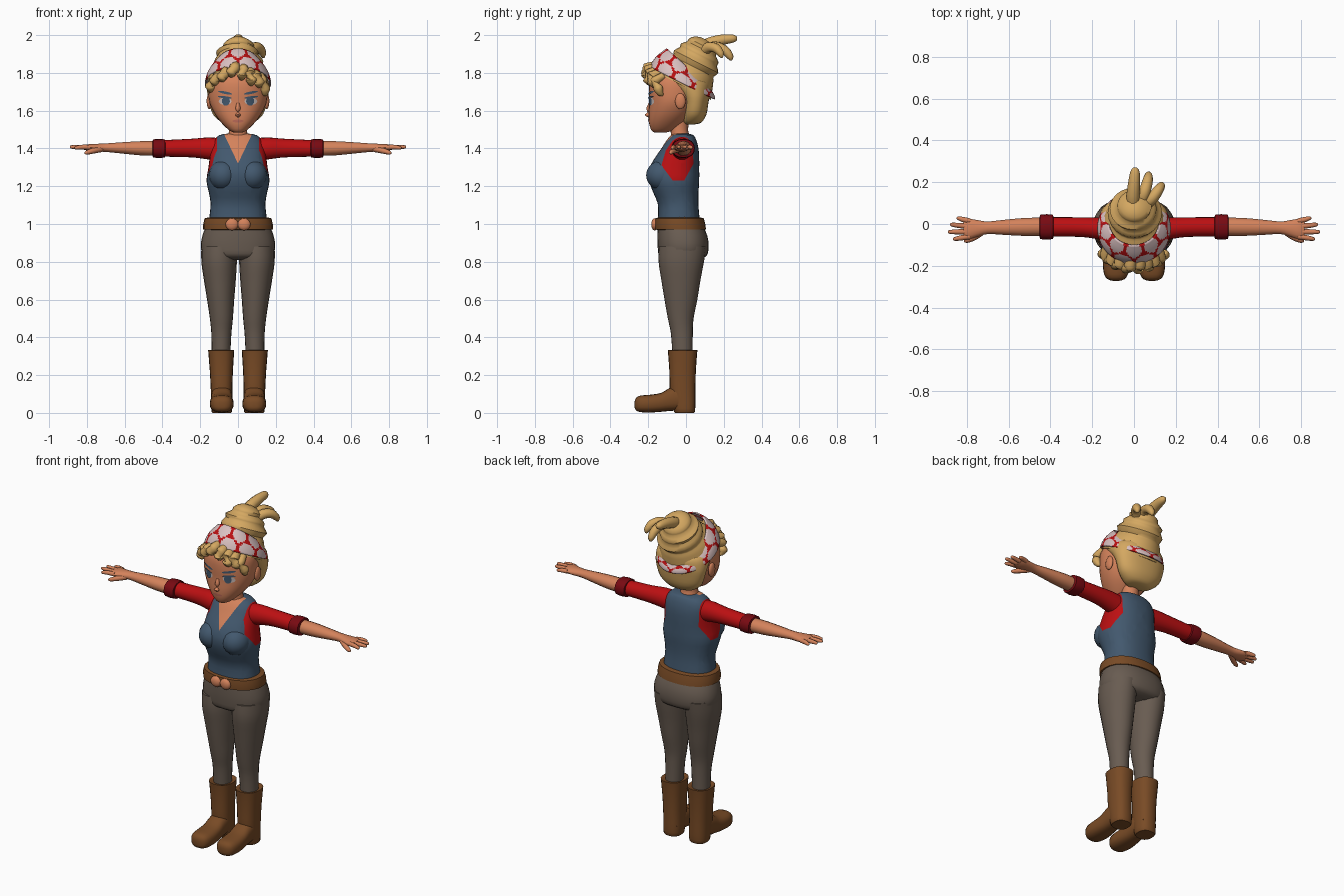
import bpy, bmesh, math
from mathutils import Vector, Matrix
from mathutils.bvhtree import BVHTree

COLOURS = {"skin": (.66, .225, .105), "denim": (.055, .098, .155), "trousers": (.14, .107, .083),
           "leather": (.19, .07, .019), "red": (.5, .005, .006), "dark_red": (.19, .003, .006),
           "blonde": (.66, .39, .12), "pale_pink": (.70, .53, .53), "lip": (.52, .15, .10),
           "eye_white": (.6, .5, .47)}
MATS = {}
for key, c in COLOURS.items():
    MATS[key] = bpy.data.materials.new(key)
    MATS[key].diffuse_color = (*c, 1)


def finish(name, bm, *mats, angle=50):
    bmesh.ops.recalc_face_normals(bm, faces=bm.faces)
    me = bpy.data.meshes.new(name)
    bm.to_mesh(me)
    bm.free()
    ob = bpy.data.objects.new(name, me)
    bpy.context.collection.objects.link(ob)
    for m in mats:
        me.materials.append(MATS[m])
    bpy.ops.object.select_all(action='DESELECT')
    ob.select_set(True)
    bpy.context.view_layer.objects.active = ob
    bpy.ops.object.shade_smooth_by_angle(angle=math.radians(angle))
    return ob


def bridge(rings, sub=3, caps=True):
    """Skin a list of vertex rings, smoothly resampled between them."""
    out = []
    for i in range(len(rings) - 1):
        a, b = rings[max(i - 1, 0)], rings[i]
        c, d = rings[i + 1], rings[min(i + 2, len(rings) - 1)]
        for k in range(sub):
            t = k / sub
            out.append([q + .5 * t * ((r - p) + t * (2 * p - 5 * q + 4 * r - s + t * (3 * (q - r) + s - p)))
                        for p, q, r, s in zip(a, b, c, d)])
    out.append(rings[-1])
    bm = bmesh.new()
    vs = [[bm.verts.new(p) for p in ring] for ring in out]
    n = len(vs[0])
    for a, b in zip(vs, vs[1:]):
        for j in range(n):
            bm.faces.new((a[j], a[(j + 1) % n], b[(j + 1) % n], b[j]))
    if caps:
        bm.faces.new(vs[0])
        bm.faces.new(vs[-1])
    return bm


def oval(t, u, v, ru, rv, axis='z', n=20, p=2.0):
    ring = []
    for j in range(n):
        a = 2 * math.pi * j / n
        c, s = math.cos(a), math.sin(a)
        x = u + ru * math.copysign(abs(c) ** (2 / p), c)
        y = v + rv * math.copysign(abs(s) ** (2 / p), s)
        ring.append(Vector({'z': (x, y, t), 'x': (t, x, y), 'y': (x, t, y)}[axis]))
    return ring


def loft(name, rows, mat, axis='z', side=1, sub=3, n=20, p=2.0, matrix=None, angle=50):
    bm = bridge([oval(*r, axis=axis, n=n, p=p) for r in rows], sub)
    if matrix:
        bm.transform(matrix)
    bm.transform(Matrix.Diagonal((side, 1, 1, 1)))
    return finish(name, bm, mat, angle=angle)


def tube(name, pts, mat, side=1, n=10):
    rings = []
    for i, (x, y, z, r) in enumerate(pts):
        d = Vector(pts[min(i + 1, len(pts) - 1)][:3]) - Vector(pts[max(i - 1, 0)][:3])
        q = d.to_track_quat('Z', 'Y')
        rings.append([Vector((x, y, z)) + q @ v for v in oval(0, 0, 0, r, r, n=n)])
    bm = bridge(rings, 3)
    bm.transform(Matrix.Diagonal((side, 1, 1, 1)))
    return finish(name, bm, mat, angle=70)


def ball(name, c, r, mat):
    bm = bmesh.new()
    bmesh.ops.create_uvsphere(bm, u_segments=16, v_segments=10, radius=1)
    bm.transform(Matrix.Translation(c) @ Matrix.Diagonal((*r, 1)))
    return finish(name, bm, mat)


def span(z, hw, y0, y1):
    return (z, 0, (y0 + y1) / 2, hw, (y1 - y0) / 2)


# Torso: waistcoat with a V of skin and red armholes, cut along clean lines
bm = bridge([oval(*span(*r), n=32, p=2.3) for r in (
    (1.0, .155, -.15, .075), (1.05, .15, -.148, .07), (1.11, .145, -.15, .065), (1.17, .155, -.175, .066),
    (1.23, .167, -.195, .07), (1.29, .158, -.195, .07), (1.35, .15, -.165, .07), (1.4, .143, -.13, .066),
    (1.44, .13, -.105, .056), (1.47, .10, -.08, .04), (1.478, .06, -.06, .01))], 2)
hole = [(-.13, 1.31), (-.07, 1.23), (-.01, 1.23), (.04, 1.32), (.03, 1.465), (-.085, 1.465)]
edges = [(a, (-(b[1] - a[1]), b[0] - a[0])) for a, b in zip(hole, hole[1:] + hole[:1])]
cuts = [((0, a[0], a[1]), (0, nn[0], nn[1])) for a, nn in edges]
cuts += [((s * .112, 0, 0), (1, 0, 0)) for s in (1, -1)]
cuts += [((0, 0, 1.32), (s * 2.1, 0, -1)) for s in (1, -1)] + [((0, -.025, 0), (0, 1, 0))]
for co, no in cuts:
    bmesh.ops.bisect_plane(bm, geom=bm.verts[:] + bm.edges[:] + bm.faces[:], plane_co=co, plane_no=no, dist=1e-5)
for f in bm.faces:
    c = f.calc_center_median()
    if c.z - 1.32 > abs(c.x) * 2.1 and c.y < -.025:
        f.material_index = 1
    elif abs(c.x) > .112 and all((c.y - a[0]) * nn[0] + (c.z - a[1]) * nn[1] > 0 for a, nn in edges):
        f.material_index = 2
finish("waistcoat", bm, "denim", "skin", "red")
for s in (1, -1):
    ball("bust", (s * .078, -.125, 1.258), (.078, .086, .08), "denim")

# Pelvis and belt
loft("pelvis", [span(1.0, .165, -.15, .085), span(.94, .188, -.152, .112), span(.88, .197, -.15, .12),
                span(.83, .18, -.14, .108), span(.81, .13, -.09, .06)], "trousers", p=2.3, n=28)
loft("belt", [span(.968, .17, -.15, .09), span(.972, .184, -.166, .106), span(1.0, .184, -.168, .102),
              span(1.03, .177, -.164, .094), span(1.036, .15, -.14, .07)], "leather", sub=1, n=28, p=2.2)
for s in (1, -1):
    ball("buckle", (s * .032, -.166, .998), (.034, .018, .032), "skin")

for s in (1, -1):
    # Leg
    loft("trouser_leg", [(.88, .1, -.018, .094, .125), (.8, .1, -.025, .094, .12), (.7, .096, -.027, .084, .103),
                         (.6, .092, -.027, .072, .087), (.5, .088, -.028, .061, .068),
                         (.42, .088, -.022, .053, .058), (.3, .09, -.018, .049, .053)], "trousers", side=s)
    # Boot: shaft, foot and heel
    loft("boot_shaft", [(.325, .089, -.018, .05, .055), (.332, .089, -.018, .067, .077),
                        (.318, .089, -.018, .068, .077), (.22, .088, -.018, .061, .07), (.12, .087, -.018, .057, .068),
                        (.05, .086, -.012, .056, .062), (.006, .086, -.008, .053, .055), (0, .086, -.008, .045, .048)],
         "leather", side=s, sub=2, p=2.4, angle=40)
    loft("boot_foot", [(.03, .086, .065, .045, .045), (-.03, .086, .08, .054, .066), (-.09, .086, .07, .056, .06),
                       (-.13, .086, .056, .059, .05), (-.19, .086, .049, .063, .047), (-.24, .086, .048, .057, .044),
                       (-.264, .086, .046, .04, .034), (-.272, .086, .044, .015, .015)],
         "leather", axis='y', side=s, sub=2, p=2.6)
    # Sleeve, rolled cuff, forearm and palm
    loft("sleeve", [(.09, -.025, 1.392, .055, .062), (.16, -.022, 1.4, .053, .058), (.25, -.015, 1.402, .047, .049),
                    (.42, -.013, 1.4, .046, .043)], "red", axis='x', side=s)
    loft("cuff", [(.385, -.014, 1.4, .045, .04), (.387, -.014, 1.4, .058, .048), (.418, -.014, 1.4, .061, .051),
                  (.449, -.014, 1.4, .058, .048), (.452, -.014, 1.4, .045, .04)], "dark_red", axis='x', side=s,
         sub=1, n=16, p=2.3)
    loft("forearm", [(.43, -.013, 1.4, .043, .04), (.52, -.014, 1.401, .043, .038), (.62, -.016, 1.403, .036, .03),
                     (.7, -.018, 1.404, .03, .023), (.75, -.021, 1.404, .04, .021), (.79, -.024, 1.405, .048, .018),
                     (.815, -.025, 1.405, .04, .012)], "skin", axis='x', side=s, n=14)
    for y0, x1, y1, z1 in ((.014, .848, .028, 1.404), (-.012, .88, -.003, 1.408),
                           (-.037, .89, -.038, 1.408), (-.06, .866, -.072, 1.403)):
        xm, ym = (.785 + x1) / 2, (y0 + y1) / 2
        tube("finger", [(.785, y0, 1.406, .013), (xm, ym, 1.407, .0125), (x1 - .008, y1, z1, .009),
                        (x1, y1, z1, .003)], "skin", s, n=8)
    tube("thumb", [(.725, -.035, 1.397, .017), (.765, -.064, 1.388, .015), (.8, -.08, 1.378, .011),
                   (.812, -.083, 1.374, .004)], "skin", s, n=8)
    # Ear
    ball("ear", (s * .152, -.03, 1.65), (.014, .028, .042), "skin")

# Neck and head
loft("neck", [(1.4, 0, -.03, .07, .05), (1.46, 0, -.03, .055, .05), (1.5, 0, -.035, .047, .046),
              (1.57, 0, -.03, .05, .05)], "skin")
loft("head", [span(1.484, .02, -.165, -.11), span(1.495, .045, -.182, -.07), span(1.53, .083, -.195, -.02),
              span(1.58, .122, -.198, .03), span(1.64, .15, -.195, .06), span(1.7, .156, -.197, .07),
              span(1.76, .15, -.19, .06), span(1.82, .12, -.155, .04)], "skin", n=28, p=2.15)
tube("nose", [(0, -.19, 1.64, .008), (0, -.199, 1.605, .012), (0, -.205, 1.58, .014), (0, -.196, 1.568, .006)], "skin")

# Face details as thin plates laid on the head
dg = bpy.context.evaluated_depsgraph_get()
tree = BVHTree.FromObject(bpy.data.objects["head"], dg)


def plate(name, cx, cz, rx, rz, mat, lift, tilt=0):
    bm = bmesh.new()
    rows = []
    for k in (.01, .5, 1):
        row = []
        for j in range(16):
            a = math.pi * j / 8
            x, z = cx + rx * k * math.cos(a), cz + rz * k * math.sin(a) + tilt * rx * k * math.cos(a)
            row.append(bm.verts.new((x, tree.ray_cast(Vector((x, -1, z)), Vector((0, 1, 0)))[0].y - lift, z)))
        rows.append(row)
    for a, b in zip(rows, rows[1:]):
        for j in range(16):
            bm.faces.new((a[j], a[(j + 1) % 16], b[(j + 1) % 16], b[j]))
    bm.faces.new(rows[0])
    bmesh.ops.solidify(bm, geom=bm.faces[:], thickness=.001)
    finish(name, bm, mat)


for s in (1, -1):
    plate("eye_white", s * .068, 1.65, .034, .02, "eye_white", .003)
    plate("iris", s * .064, 1.651, .021, .025, "denim", .006)
    plate("eyelid_line", s * .07, 1.671, .037, .006, "denim", .007, s * .12)
    plate("brow", s * .068, 1.695, .038, .007, "denim", .004, s * .2)
plate("mouth", 0, 1.545, .03, .008, "lip", .003)

# Hair: nape, crown with coiled bun
loft("back_hair", [span(1.528, .05, .0, .05), span(1.538, .085, -.015, .082), span(1.58, .132, -.02, .108),
                   span(1.65, .156, -.025, .12), span(1.7, .163, -.06, .128), span(1.75, .162, -.13, .125),
                   span(1.79, .14, -.15, .07)], "blonde", n=28, p=2.2)
tilt = Matrix.Translation((0, -.02, 1.745)) @ Matrix.Rotation(math.radians(-27), 4, 'X')
loft("crown_and_bun", [(-.01, 0, 0, .166, .175), (.05, 0, 0, .148, .155), (.09, 0, .01, .128, .13),
                       (.105, 0, .012, .118, .12), (.135, .004, .014, .13, .132), (.165, 0, .012, .108, .11),
                       (.185, -.004, .01, .112, .112), (.21, 0, .008, .082, .085), (.228, .003, .006, .082, .082),
                       (.252, 0, .0, .05, .052), (.262, 0, 0, .02, .02)], "blonde", matrix=tilt, n=24, sub=2)
for name, pts in {
    "tall_strand": [(0, .06, 1.92, .03), (-.005, .12, 1.955, .032), (0, .19, 1.975, .029), (.005, .25, 1.982, .022),
                    (.005, .27, 1.982, .009)],
    "middle_strand": [(.03, .09, 1.91, .028), (.05, .15, 1.94, .028), (.065, .205, 1.92, .025),
                      (.07, .235, 1.885, .018), (.07, .24, 1.866, .006)],
    "side_strand": [(.04, .08, 1.9, .028), (.085, .12, 1.935, .028), (.115, .16, 1.93, .025),
                    (.132, .185, 1.9, .018), (.135, .19, 1.88, .006)]}.items():
    tube(name, pts, "blonde")

# Curled fringe: locks hanging from under the headscarf
for x0, x1, z1, r in ((-.13, -.148, 1.71, .026), (-.1, -.125, 1.745, .027), (-.06, -.085, 1.765, .029),
                      (-.01, -.035, 1.79, .029), (.03, .02, 1.775, .028), (.06, .07, 1.745, .028),
                      (.09, .112, 1.735, .028), (.12, .145, 1.69, .025)):
    f0, f1 = (-.02 - .16 * math.sqrt(1 - (x / .18) ** 2) for x in (x0, x1))
    zt = 1.845 - abs(x0) * .5
    tube("fringe_lock", [(x0, f0 + .02, zt, r * .8), (x0 * .6 + x1 * .4, f0 - .028, (zt * 2 + z1) / 3, r),
                         (x1, f1 - .034, (zt + 2 * z1) / 3, r), (x1 * .98, f1 - .02, z1, r * .65),
                         (x1 * .95, f1 - .008, z1 - .01, r * .2)], "blonde")

# Dotted headscarf: slanted band, taller in front, dots set by a staggered rule
N, ROWS = 120, 12
rings = []
for i in range(ROWS + 1):
    t = i / ROWS
    b = .012 * math.sin(math.pi * t)
    c = Vector((0, -.02, 1.745)).lerp(Vector((0, .01, 1.83)), t)
    ry = Vector((0, .172, -.085)).lerp(Vector((0, .112, -.1)), t) * (1 + b * 6)
    rx = .176 + (.122 - .176) * t + b
    rings.append([c + Vector((rx * math.sin(a), 0, 0)) - ry * math.cos(a)
                  for a in (2 * math.pi * j / N for j in range(N))])
bm = bridge(rings, 1, caps=False)
DOTS = 10
for k, f in enumerate(bm.faces[:]):
    row, u = (k // N + .5) / ROWS, (k % N + .5) / N * DOTS
    for v, shift in ((.18, 0), (.78, .5)):
        du = abs((u + shift) % 1 - .5)
        if (du / .41) ** 2 + ((row - v) / .33) ** 2 < 1:
            f.material_index = 1
scarf = finish("headscarf", bm, "red", "pale_pink")
mod = scarf.modifiers.new("cloth_thickness", 'SOLIDIFY')
mod.thickness = .008
